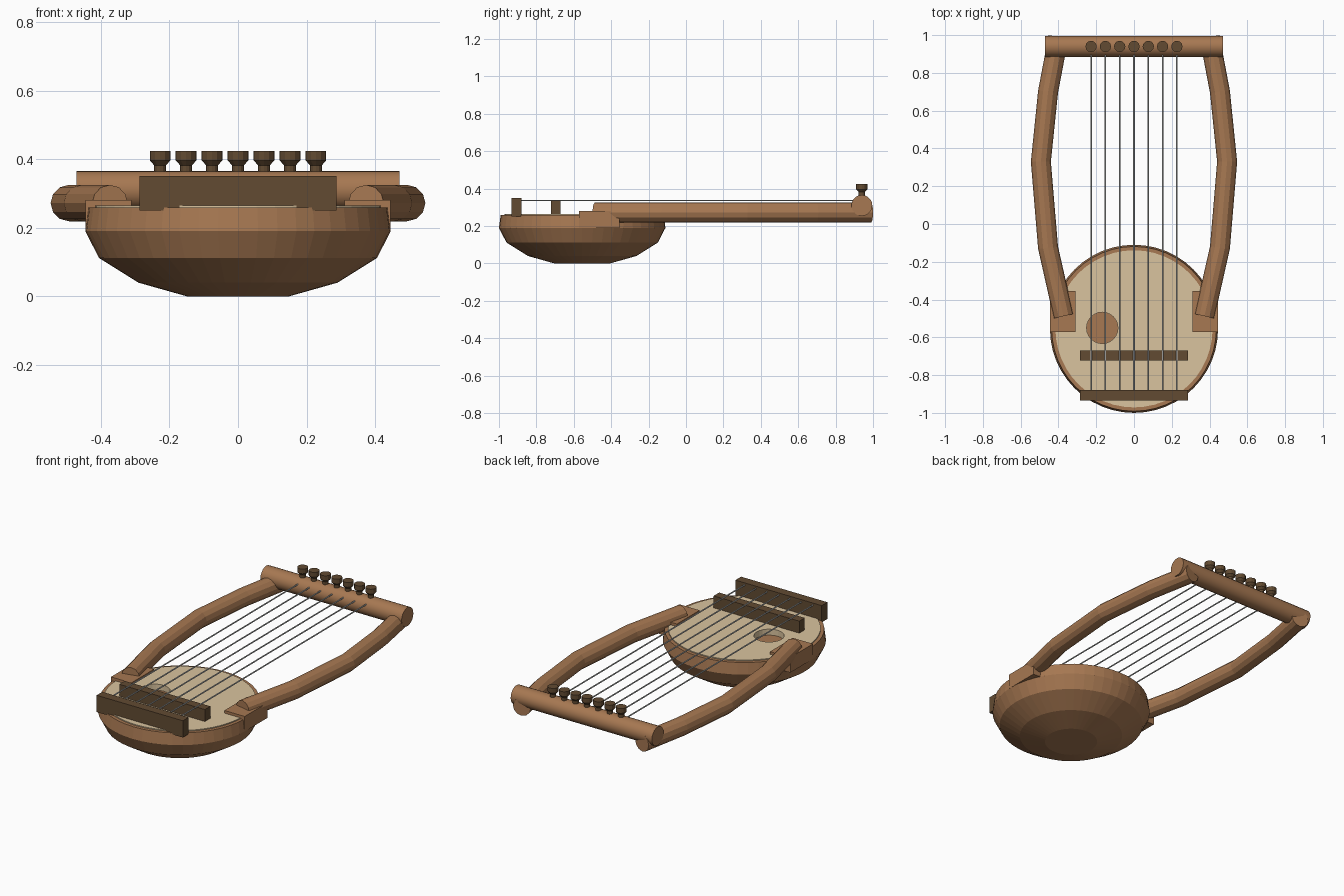
import bpy, bmesh, math
from mathutils import Vector

if "Cube" in bpy.data.objects:
    bpy.data.objects.remove(bpy.data.objects["Cube"])


def material(name, rgb):
    m = bpy.data.materials.new(name)
    m.diffuse_color = (*rgb, 1)
    m.use_nodes = True
    m.node_tree.nodes["Principled BSDF"].inputs["Base Color"].default_value = m.diffuse_color
    return m


WOOD = material("warm wood", (0.385, 0.188, 0.084))
DARK = material("dark wood", (0.122, 0.070, 0.032))
SKIN = material("pale hide", (0.70, 0.55, 0.345))
WIRE = material("pale string", (0.56, 0.57, 0.56))


def make(name, bm, mat, smooth=None):
    bmesh.ops.recalc_face_normals(bm, faces=bm.faces)
    me = bpy.data.meshes.new(name)
    bm.to_mesh(me)
    bm.free()
    me.materials.append(mat)
    ob = bpy.data.objects.new(name, me)
    bpy.context.collection.objects.link(ob)
    if smooth:
        bpy.ops.object.select_all(action='DESELECT')
        bpy.context.view_layer.objects.active = ob
        ob.select_set(True)
        bpy.ops.object.shade_smooth_by_angle(angle=math.radians(smooth))
    return ob


def skin_rings(bm, rings):
    """Join successive vertex rings with quads and cap both ends."""
    n = len(rings[0])
    for a, b in zip(rings, rings[1:]):
        for i in range(n):
            j = (i + 1) % n
            bm.faces.new((a[i], a[j], b[j], b[i]))
    bm.faces.new(rings[0])
    bm.faces.new(rings[-1])


def lathe(name, profile, centre, n, mat, smooth=None):
    bm = bmesh.new()
    rings = []
    for r, z in profile:
        rings.append([bm.verts.new((centre[0] + r * math.cos(2 * math.pi * i / n),
                                    centre[1] + r * math.sin(2 * math.pi * i / n), z))
                      for i in range(n)])
    skin_rings(bm, rings)
    return make(name, bm, mat, smooth)


def tube(name, path, r, n, mat, smooth=None):
    """Round bar along a path that lies in a level plane."""
    pts = [Vector(p) for p in path]
    bm = bmesh.new()
    rings = []
    for k, p in enumerate(pts):
        d = (pts[min(k + 1, len(pts) - 1)] - pts[max(k - 1, 0)]).normalized()
        side = d.cross(Vector((0, 0, 1)))
        rings.append([bm.verts.new(p + r * (math.cos(2 * math.pi * i / n) * side
                                            + math.sin(2 * math.pi * i / n) * Vector((0, 0, 1))))
                      for i in range(n)])
    skin_rings(bm, rings)
    return make(name, bm, mat, smooth)


def box(name, lo, hi, mat):
    bm = bmesh.new()
    bmesh.ops.create_cube(bm, size=1)
    for v in bm.verts:
        v.co = [(a + b) / 2 + c * (b - a) for a, b, c in zip(lo, hi, v.co)]
    return make(name, bm, mat)


# Bowl with a shallow recess for the hide
BODY = (0, -0.555)
lathe("bowl", [(0.148, 0), (0.29, 0.04), (0.405, 0.112), (0.445, 0.19),
               (0.436, 0.259), (0.416, 0.259), (0.416, 0.228)], BODY, 48, WOOD)

# Stretched hide with the sound hole cut through
hide = lathe("soundboard", [(0.416, 0.229), (0.416, 0.265)], BODY, 48, SKIN)
cutter = lathe("sound_hole_cutter", [(0.083, 0.15), (0.083, 0.35)], (-0.168, -0.55), 24, SKIN)
cutter.hide_render = True
cutter.hide_viewport = True
cut = hide.modifiers.new("sound hole", 'BOOLEAN')
cut.operation = 'DIFFERENCE'
cut.solver = 'EXACT'
cut.object = cutter

# Curved arms and the blocks that seat them
for s, side in ((-1, "left"), (1, "right")):
    path = [(0.373, -0.488), (0.455, -0.125), (0.493, 0.33), (0.455, 0.70), (0.40, 0.990)]
    tube(side + "_arm", [(s * x, y, 0.272) for x, y in path], 0.053, 12, WOOD)
    x0, x1 = sorted((s * 0.31, s * 0.445))
    box(side + "_arm_block", (x0, -0.572, 0.19), (x1, -0.356, 0.281), WOOD)

# Crossbar
tube("crossbar", [(-0.47, 0.94, 0.310), (0.47, 0.94, 0.310)], 0.056, 20, WOOD, 30)

# Tailpiece and bridge
box("tailpiece", (-0.287, -0.934, 0.25), (0.287, -0.880, 0.351), DARK)
box("bridge", (-0.285, -0.722, 0.264), (0.285, -0.67, 0.337), DARK)

# Seven strings with their tuning pegs
for i in range(7):
    x = (i - 3) * 0.0757
    tube(f"string_{i + 1}", [(x, -0.90, 0.337), (x, 0.915, 0.337)], 0.004, 6, WIRE)
    lathe(f"peg_{i + 1}", [(0.017, 0.34), (0.017, 0.382), (0.030, 0.396), (0.030, 0.424)],
          (x, 0.94), 12, DARK)
